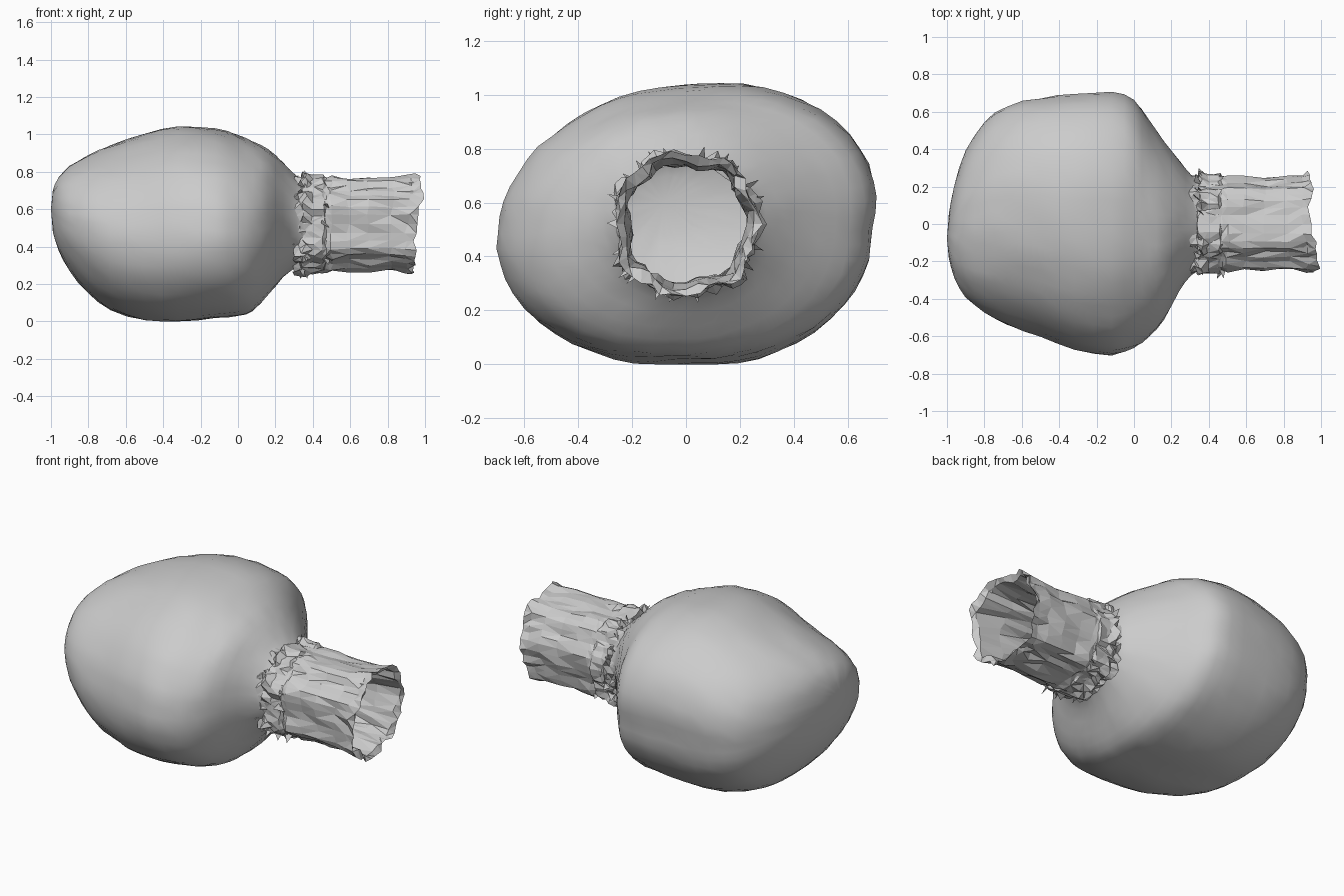
import bpy, bmesh, math, random

if "Cube" in bpy.data.objects:
    bpy.data.objects.remove(bpy.data.objects["Cube"])

random.seed(7)
TAU = 2 * math.pi

mat = bpy.data.materials.new("pale grey cloth")
mat.diffuse_color = (0.6, 0.6, 0.6, 1)
mat.use_nodes = True
mat.node_tree.nodes["Principled BSDF"].inputs["Base Color"].default_value = mat.diffuse_color


def loft(name, rings, smooth, pole=None):
    """Skin a list of equal-length closed rings; optionally close the start to a point."""
    bm = bmesh.new()
    vs = [[bm.verts.new(p) for p in r] for r in rings]
    n = len(vs[0])
    for a, b in zip(vs, vs[1:]):
        for i in range(n):
            j = (i + 1) % n
            bm.faces.new((a[i], a[j], b[j], b[i]))
    if pole:
        tip = bm.verts.new(pole)
        for i in range(n):
            bm.faces.new((tip, vs[0][(i + 1) % n], vs[0][i]))
    bmesh.ops.recalc_face_normals(bm, faces=bm.faces)
    if not smooth:
        bmesh.ops.triangulate(bm, faces=bm.faces)
    for f in bm.faces:
        f.smooth = smooth
    me = bpy.data.meshes.new(name)
    bm.to_mesh(me)
    bm.free()
    me.materials.append(mat)
    ob = bpy.data.objects.new(name, me)
    bpy.context.collection.objects.link(ob)
    return ob


def spow(v, e):
    return math.copysign(abs(v) ** e, v)


def catmull(p0, p1, p2, p3, t):
    return [0.5 * (2 * b + (c - a) * t + (2 * a - 5 * b + 4 * c - d) * t * t
                   + (3 * b - a - 3 * c + d) * t ** 3)
            for a, b, c, d in zip(p0, p1, p2, p3)]


# Sack body: x, y min, y max, z min, z max
stations = [
    (-0.99, -0.18, 0.05, 0.48, 0.70), (-0.96, -0.29, 0.21, 0.38, 0.77),
    (-0.90, -0.39, 0.39, 0.27, 0.83), (-0.80, -0.47, 0.54, 0.15, 0.89),
    (-0.68, -0.53, 0.62, 0.065, 0.94), (-0.50, -0.59, 0.66, 0.01, 1.00),
    (-0.32, -0.66, 0.68, 0.00, 1.04), (-0.12, -0.69, 0.69, 0.02, 1.03),
    (0.00, -0.65, 0.65, 0.035, 0.995), (0.08, -0.60, 0.55, 0.06, 0.96),
    (0.16, -0.51, 0.44, 0.14, 0.92), (0.24, -0.36, 0.34, 0.235, 0.85),
    (0.31, -0.27, 0.26, 0.29, 0.78), (0.36, -0.24, 0.24, 0.30, 0.74)]


def body_ring(s, n=56):
    x, y0, y1, z0, z1 = s
    # broad shape is squarer on +y and slacker on the upper -y side
    k = min(1, max(0, (0.35 - x) / 0.35)) * min(1, max(0, (x + 1) / 0.4))
    cy, cz = (y0 + y1) / 2, (z0 + z1) / 2
    pts = []
    for i in range(n):
        a = TAU * i / n
        c, sn = math.cos(a), math.sin(a)
        w = abs(math.sin(2 * a)) * k
        bulge = 0.07 if c > 0 and sn > 0 else (-0.02 if c < 0 < sn else 0.055)
        m = 1 + bulge * w
        y = cy + c * (y1 - y0) / 2 * m + 0.05 * sn * k
        z = cz + sn * (z1 - z0) / 2 * m + 0.02 * -c * k
        r = 0.004
        pts.append((x, y + random.uniform(-r, r), max(0, z + random.uniform(-r, r))))
    return pts


rings = []
for i in range(len(stations) - 1):
    p = [stations[min(max(i + d, 0), len(stations) - 1)] for d in (-1, 0, 1, 2)]
    rings += [body_ring(catmull(*p, t)) for t in (0, 0.5)]
rings.append(body_ring(stations[-1]))
loft("sack_body", rings, True, (-1.0, -0.08, 0.6))


# Crumpled cloth rings around the neck axis
def neck_ring(x, r, jag, n=40, fold=0.012, slant=0.0):
    pts = []
    for i in range(n):
        a = TAU * i / n
        c, s = math.cos(a), math.sin(a)
        rr = r + fold * math.sin(7 * a + 1) + random.uniform(-jag, jag)
        # flared lobes at the corners of the mouth
        lobe = slant * (max(0, math.cos(a - 2.4)) ** 3 + 0.5 * max(0, math.cos(a - 0.6)) ** 3
                        + 0.4 * max(0, math.cos(a + 2.3)) ** 3)
        pts.append((x + lobe + random.uniform(-jag, jag) * 0.8,
                    spow(c, 0.86) * rr, 0.52 + spow(s, 0.86) * rr))
    return pts


# Outer skin, turned over at the mouth and lined inside
neck = [(0.35, 0.25, 0.012, 0), (0.47, 0.245, 0.008, 0), (0.50, 0.25, 0.012, 0),
        (0.59, 0.245, 0.012, 0), (0.70, 0.243, 0.012, 0), (0.81, 0.243, 0.012, 0.02),
        (0.88, 0.25, 0.014, 0.05), (0.915, 0.26, 0.017, 0.075),
        (0.90, 0.235, 0.012, 0.06), (0.78, 0.222, 0.012, 0), (0.62, 0.218, 0.012, 0),
        (0.48, 0.215, 0.012, 0), (0.34, 0.225, 0.01, 0)]
loft("neck_cloth", [neck_ring(x, r, j, slant=s) for x, r, j, s in neck], False)

# Gathered collar where the neck is tied, with a frayed back edge
collar = [(0.30, 0.26, 0.012), (0.335, 0.25, 0.02), (0.355, 0.268, 0.024),
          (0.40, 0.256, 0.012), (0.455, 0.254, 0.012), (0.468, 0.245, 0.008)]
loft("neck_collar", [neck_ring(x, r, j, 52) for x, r, j in collar], False)

# Loose frayed tufts around the tie
bm = bmesh.new()
for i in range(22):
    a = TAU * i / 22 + random.uniform(-0.1, 0.1)
    x = random.choice((0.34, 0.36, 0.47))
    tip = random.uniform(0.275, 0.31)

    def polar(px, ang, r):
        return bm.verts.new((px, spow(math.cos(ang), 0.86) * r,
                             0.52 + spow(math.sin(ang), 0.86) * r))
    bm.faces.new((polar(x - 0.02, a - 0.06, 0.245), polar(x + 0.02, a + 0.06, 0.245),
                  polar(x + random.uniform(-0.03, 0.03), a, tip)))
me = bpy.data.meshes.new("frayed_tufts")
bm.to_mesh(me)
bm.free()
me.materials.append(mat)
bpy.context.collection.objects.link(bpy.data.objects.new("frayed_tufts", me))
